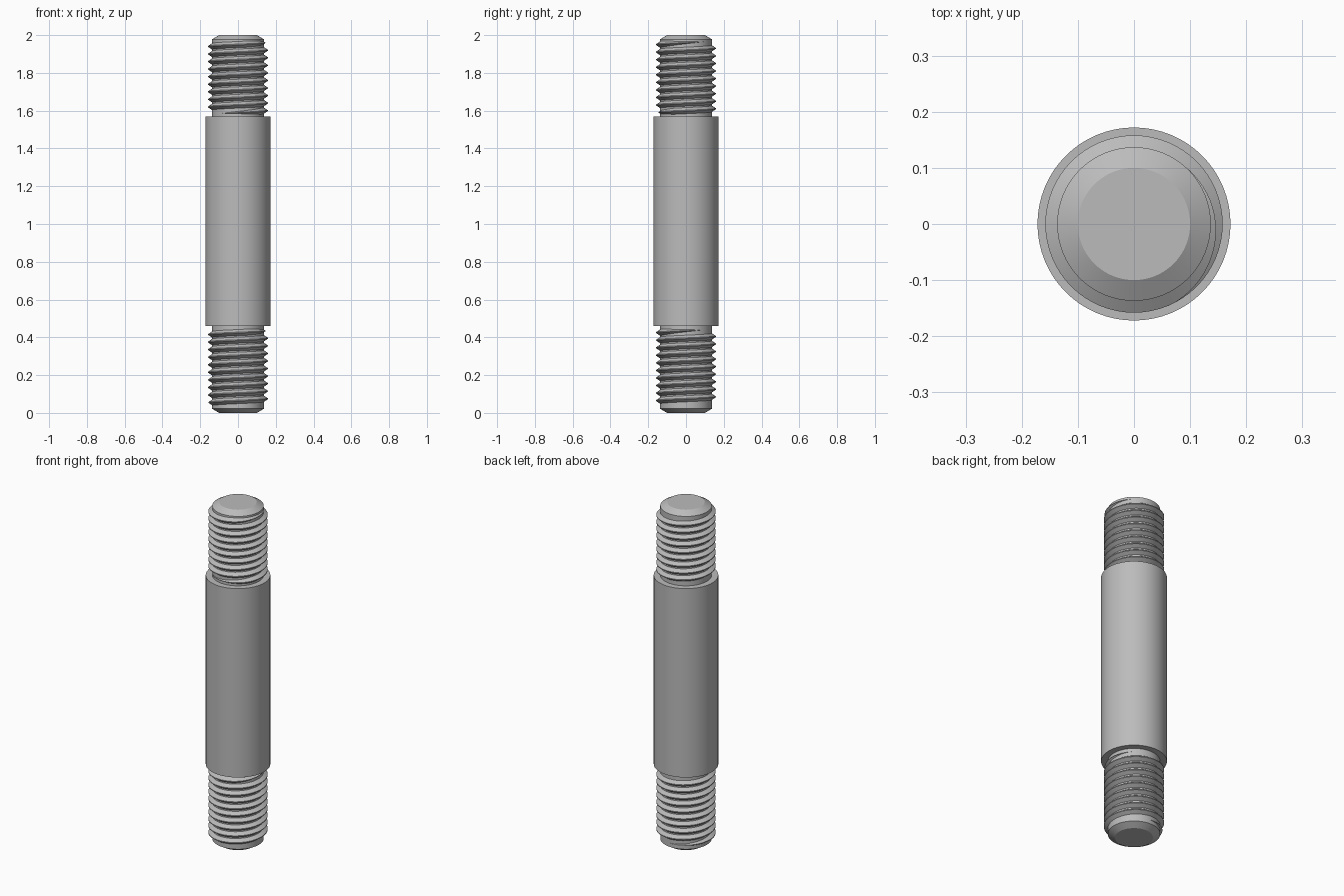
import bpy, bmesh, math

cube = bpy.data.objects.get("Cube")
if cube:
    bpy.data.objects.remove(cube, do_unlink=True)

CORE, CREST, BODY = 0.137, 0.158, 0.172
PITCH, SEGMENTS = 0.04, 64

steel = bpy.data.materials.new("grey steel")
steel.use_nodes = True
colour = (0.5, 0.5, 0.5, 1)
steel.diffuse_color = colour
steel.node_tree.nodes["Principled BSDF"].inputs["Base Color"].default_value = colour


def finish(name, bm):
    bmesh.ops.recalc_face_normals(bm, faces=bm.faces)
    mesh = bpy.data.meshes.new(name)
    bm.to_mesh(mesh)
    bm.free()
    mesh.materials.append(steel)
    obj = bpy.data.objects.new(name, mesh)
    bpy.context.collection.objects.link(obj)
    bpy.ops.object.select_all(action="DESELECT")
    obj.select_set(True)
    bpy.context.view_layer.objects.active = obj
    bpy.ops.object.shade_smooth_by_angle(angle=math.radians(25))


def bridge(bm, a, b):
    n = len(a)
    for i in range(n):
        bm.faces.new((a[i], a[(i + 1) % n], b[(i + 1) % n], b[i]))


def lathe(name, profile):
    """Turn a (radius, height) profile and cap both ends."""
    bm = bmesh.new()
    rings = []
    for r, z in profile:
        angles = [math.tau * i / SEGMENTS for i in range(SEGMENTS)]
        rings.append([bm.verts.new((r * math.cos(t), r * math.sin(t), z)) for t in angles])
    for a, b in zip(rings, rings[1:]):
        bridge(bm, a, b)
    bm.faces.new(rings[0])
    bm.faces.new(rings[-1])
    finish(name, bm)


def thread(name, z_end, end_angle, turns):
    """Sweep a pointed ridge down a right-handed helix, fading out at both ends."""
    bm = bmesh.new()
    steps = int(turns * SEGMENTS)
    fade = SEGMENTS * 0.3
    sections = []
    for i in range(steps + 1):
        s = max(0.02, min(1, i / fade, (steps - i) / fade))
        t = end_angle - math.tau * i / SEGMENTS
        z = z_end - PITCH * i / SEGMENTS
        root, tip = PITCH * 0.46 * s, PITCH * 0.06 * s
        top = CORE + (CREST - CORE) * s
        shape = ((CORE - 0.003, -root), (top, -tip), (top, tip), (CORE - 0.003, root))
        sections.append([bm.verts.new((r * math.cos(t), r * math.sin(t), z + h)) for r, h in shape])
    for a, b in zip(sections, sections[1:]):
        bridge(bm, a, b)
    bm.faces.new(sections[0])
    bm.faces.new(sections[-1])
    finish(name, bm)


# Turned rod: plain shank between two chamfered stubs
lathe("stud_shank", [(0.10, 0), (CORE, 0.022), (CORE, 0.46), (BODY, 0.46),
                     (BODY, 1.57), (CORE, 1.57), (CORE, 1.978), (0.10, 2)])

# Threads on each stub
thread("upper_thread", 1.965, math.radians(45), 9.5)
thread("lower_thread", 0.44, math.radians(45), 9.9)
